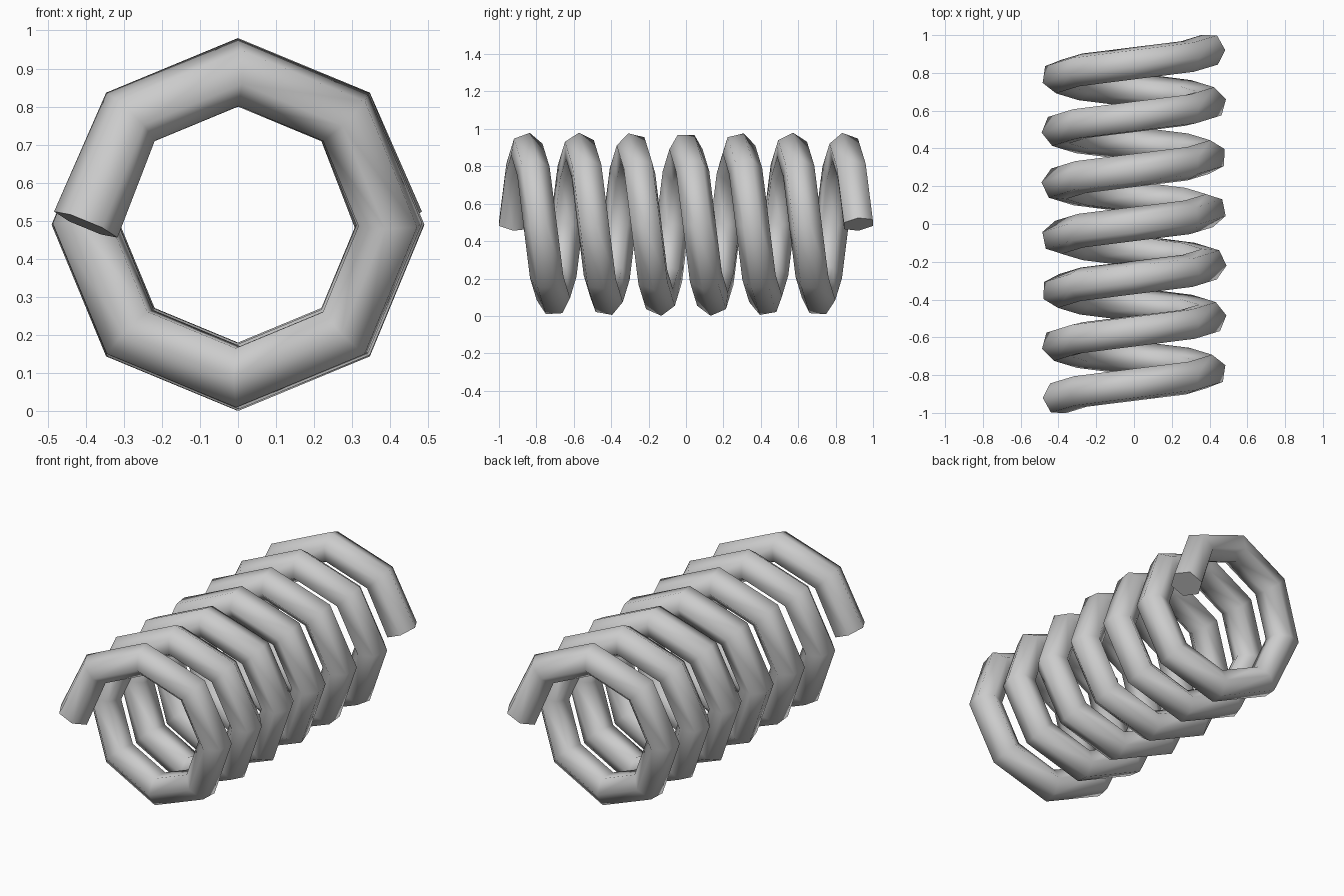
import bpy, bmesh
from math import pi, sin, cos, radians
from mathutils import Vector

if "Cube" in bpy.data.objects:
    bpy.data.objects.remove(bpy.data.objects["Cube"])

R, r = 0.40, 0.09          # coil radius, wire radius
PER_TURN, SIDES = 8, 6
N = 52                     # 6.5 turns of 8 segments
STEP = 1.844 / N           # advance along y per segment
TWIST = radians(5.83)      # natural roll of the section per segment
CZ = 0.49


def radial(i):
    a = 2 * pi * i / PER_TURN
    return Vector((-cos(a), 0, sin(a)))


def centre(i):
    return radial(i) * R + Vector((0, (i - N / 2) * STEP, CZ))


# Coil spring: hexagonal wire swept along an eight-sided helix
bm = bmesh.new()
rings = []
for i in range(N + 1):
    p = centre(i)
    tangent = (centre(min(i + 1, N)) - centre(max(i - 1, 0))).normalized()
    out = radial(i)
    out = (out - tangent * out.dot(tangent)).normalized()
    side = out.cross(tangent)
    if side.y < 0:
        side = -side
    phase = radians(30) + TWIST * (i - N / 2)
    ring = []
    for k in range(SIDES):
        a = phase + 2 * pi * k / SIDES
        ring.append(bm.verts.new(p + r * (cos(a) * out + sin(a) * side)))
    rings.append(ring)

for a, b in zip(rings, rings[1:]):
    for k in range(SIDES):
        m = (k + 1) % SIDES
        bm.faces.new((a[k], a[m], b[m], b[k])).smooth = True

# Flat end caps with crisp rims
for ring in (rings[0], rings[-1]):
    cap = bm.faces.new(ring)
    for e in cap.edges:
        e.smooth = False

bmesh.ops.recalc_face_normals(bm, faces=bm.faces)
mesh = bpy.data.meshes.new("coil_spring")
bm.to_mesh(mesh)
bm.free()
bpy.context.collection.objects.link(bpy.data.objects.new("coil_spring", mesh))
